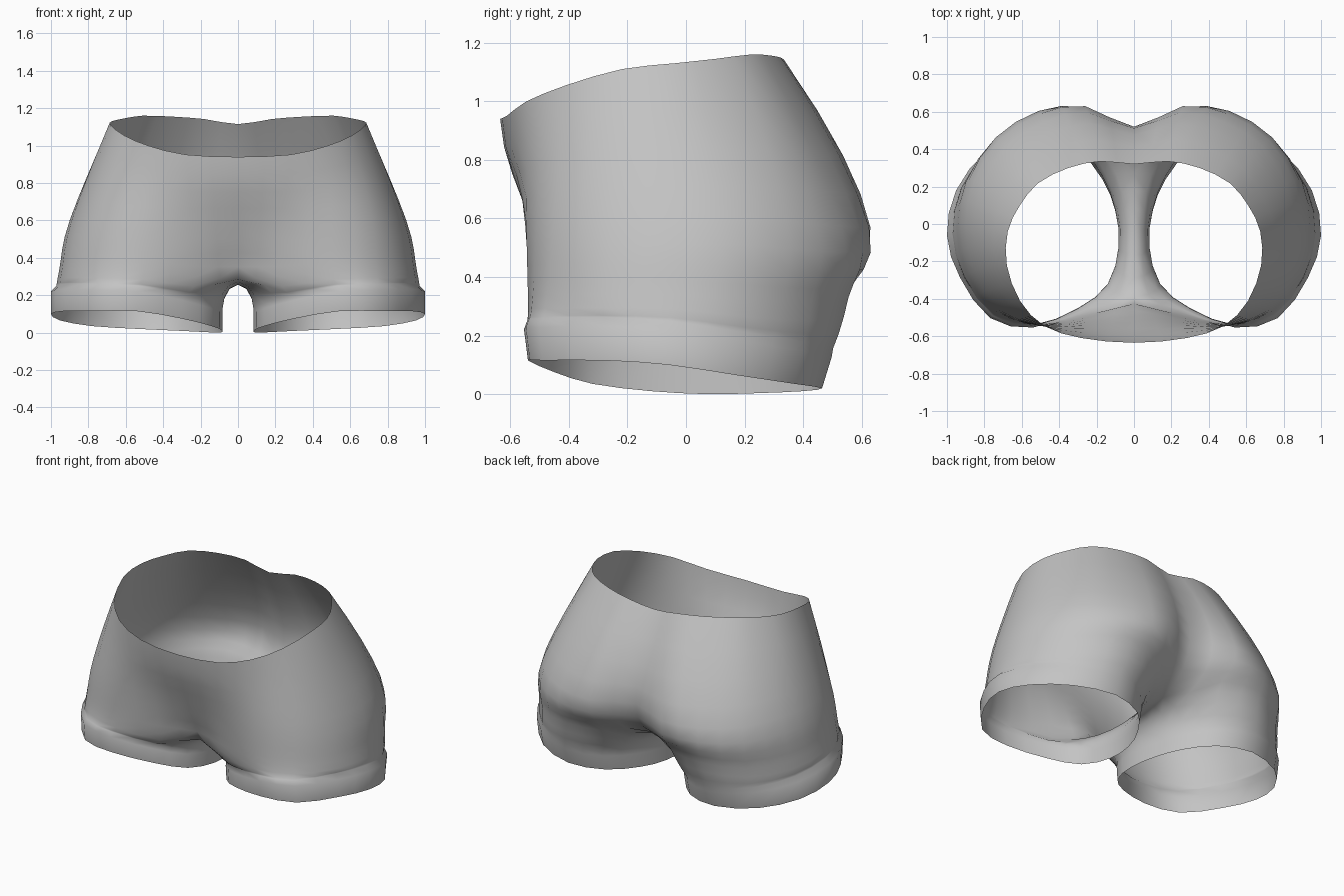
import bpy, bmesh
from mathutils import Vector as V

if "Cube" in bpy.data.objects:
    bpy.data.objects.remove(bpy.data.objects["Cube"])

# One half of the garment: rings run front centre -> side -> back centre (-> inner leg)
WAIST = [(0, -.635, .94), (.28, -.61, .952), (.48, -.545, 1.0), (.61, -.41, 1.055),
         (.68, -.22, 1.11), (.675, -.04, 1.13), (.61, .1, 1.145), (.51, .22, 1.16),
         (.35, .3, 1.155), (.18, .335, 1.142), (0, .32, 1.115)]
HIP = [(0, -.525, .58), (.24, -.54, .58), (.5, -.545, .58), (.72, -.45, .6),
       (.855, -.25, .6), (.9, 0, .6), (.855, .23, .6), (.72, .45, .58),
       (.5, .59, .57), (.26, .63, .57), (0, .52, .57)]
CROTCH = [(0, -.39, .285), (.22, -.48, .3), (.5, -.54, .33), (.74, -.475, .34),
          (.9, -.28, .34), (.955, -.03, .34), (.91, .21, .32), (.745, .43, .31),
          (.5, .555, .33), (.24, .495, .32), (0, .27, .285), (0, .08, .26), (0, -.17, .26)]
HEM = [(.14, -.32, .035), (.3, -.45, .075), (.54, -.54, .115), (.77, -.49, .115),
       (.93, -.28, .115), (1.0, -.06, .1), (.95, .17, .065), (.78, .37, .035),
       (.53, .465, .02), (.31, .4, .01), (.17, .24, .003), (.1, .07, 0), (.082, -.12, .01)]
BODY = len(WAIST)


def flip(p):
    return V((-p.x, p.y, p.z))


def spline(points, steps, before, after):
    """Smooth curve through the points, with a guide point beyond each end."""
    p = [before] + points + [after]
    out = []
    for i in range(1, len(p) - 2):
        a, b, c, d = p[i - 1:i + 3]
        for s in range(steps):
            t = s / steps
            out.append(b + (c - a) * (t / 2) + (2 * a - 5 * b + 4 * c - d) * (t * t / 2)
                       + (3 * b - a - 3 * c + d) * (t ** 3 / 2))
    return out + [points[-1].copy()]


def beyond(a, b, c):
    return 3 * a - 3 * b + c


def around(ring, steps=2):
    """Closed leg ring."""
    return spline(ring + [ring[0]], steps, ring[-1], ring[1])[:-1]


def skin(bm, rows, closed):
    for upper, lower in zip(rows, rows[1:]):
        n = min(len(upper), len(lower))
        for i in range(n if closed else n - 1):
            j = (i + 1) % n
            bm.faces.new((upper[i], lower[i], lower[j], upper[j]))


def finish(name, bm, mat):
    me = bpy.data.meshes.new(name)
    bm.to_mesh(me)
    bm.free()
    me.materials.append(mat)
    ob = bpy.data.objects.new(name, me)
    bpy.context.collection.objects.link(ob)
    bpy.ops.object.select_all(action='DESELECT')
    ob.select_set(True)
    bpy.context.view_layer.objects.active = ob
    bpy.ops.object.shade_smooth_by_angle(angle=1.3)
    mirror = ob.modifiers.new("mirror", 'MIRROR')
    mirror.merge_threshold = 0.0005
    return ob


fabric = bpy.data.materials.new("grey fabric")
fabric.diffuse_color = (.55, .55, .55, 1)
fabric.use_nodes = True
fabric.node_tree.nodes["Principled BSDF"].inputs["Base Color"].default_value = fabric.diffuse_color

waist, hip, crotch, hem = [[V(p) for p in r] for r in (WAIST, HIP, CROTCH, HEM)]

# Top of the cuff, and the slightly narrower leg opening it wraps
cuff_top = [V((p.x, p.y * (1.07 if p.y > 0 else 1.025), p.z + .09 + .03 * p.x)) for p in hem]
leg_end = [V((.54 + (p.x - .54) * (.935 if p.x > .54 else 1), p.y * (1.01 if p.y > 0 else .98),
              p.z + .03)) for p in cuff_top]

# Lengthwise lines from waist to leg opening; the inner leg lines arch out of the crotch
UP, DOWN = 4, 3
columns = []
for i in range(len(crotch)):
    centre = i in (0, BODY - 1)
    pts = [None] * (2 * UP)
    if i < BODY:
        line = [waist[i], hip[i], crotch[i]] + ([] if centre else [leg_end[i]])
        start = beyond(*line[:3])
        if i < 3:            # fuller tummy below the front waist
            start.y = hip[i].y - .03
        pts = spline(line, 12, start, beyond(*line[:-4:-1]))
        pts = pts[:24:12 // UP] + pts[24::12 // DOWN]
    if i >= BODY or centre:
        guide, end = leg_end[i].copy(), 2 * leg_end[i] - crotch[i]
        guide.x *= -3
        end.x = 0
        pts = pts[:2 * UP] + spline([crotch[i], leg_end[i]], DOWN, guide, end)
    columns.append(pts)

# Body and legs, ending in turned-up cuffs with a small sloping ledge
bm = bmesh.new()
rows = []
for r in range(2 * UP + DOWN + 1):
    ring = [c[r] for c in columns if c[r] is not None]
    if r < 2 * UP:
        ring = spline(ring, 2, flip(ring[1]), flip(ring[-2]))
    else:
        ring = around(ring)
        if r == 2 * UP:      # keep the crotch seam on the centre line
            for p in ring[2 * BODY - 2:] + ring[:1]:
                p.x = 0
    for p in ring:
        p.x = max(p.x, 0)
    rows.append([bm.verts.new(p) for p in ring])
for ring in (cuff_top, hem):
    rows.append([bm.verts.new(p) for p in around(ring)])
skin(bm, rows[:2 * UP + 1], False)
skin(bm, rows[2 * UP:], True)
finish("shorts_with_cuffs", bm, fabric)
